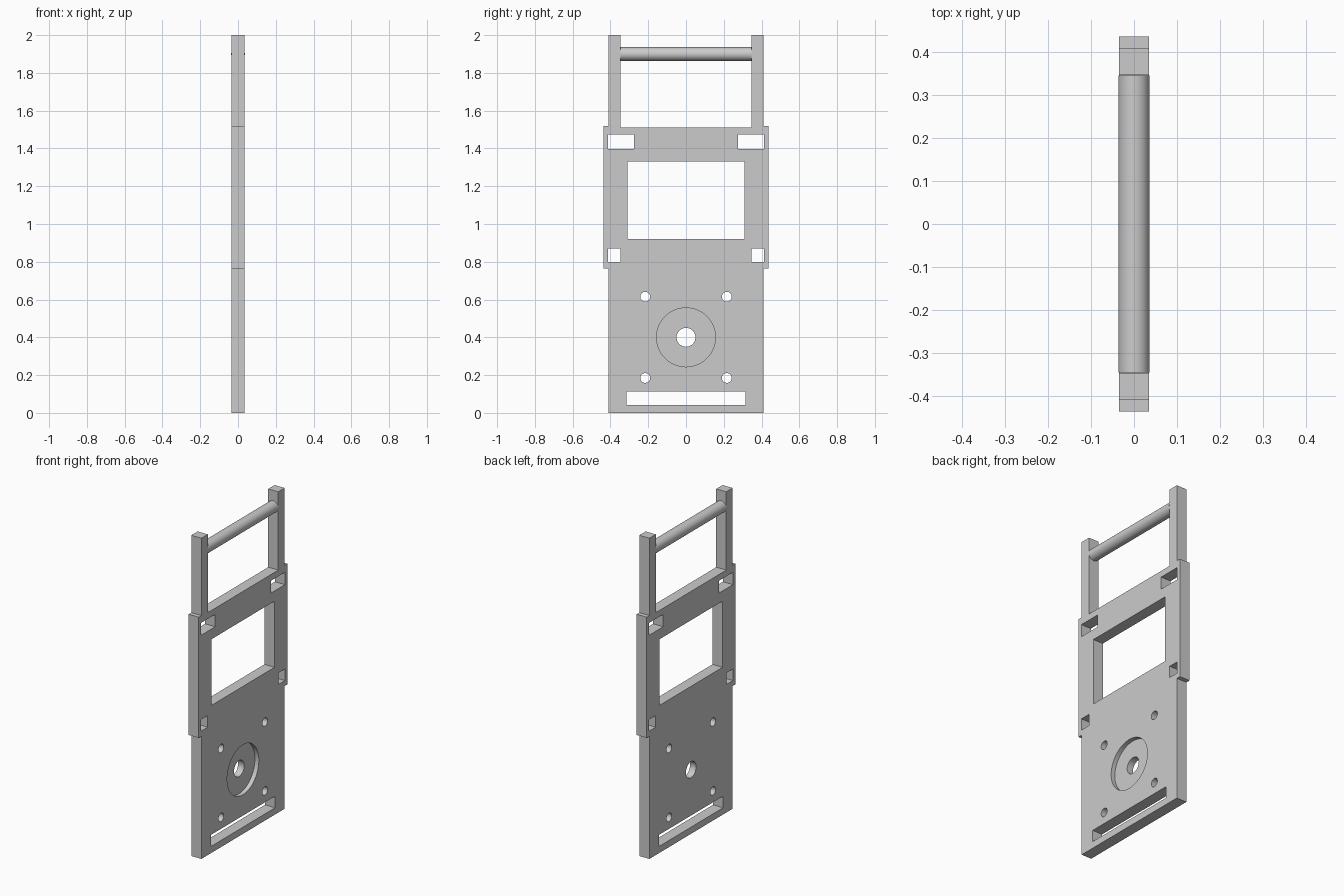
import bpy, bmesh
from math import cos, sin, tau

cube = bpy.data.objects.get("Cube")
if cube:
    bpy.data.objects.remove(cube, do_unlink=True)

HALF = 0.0345            # half thickness of the plate
DEEP = 0.1               # half length of through cutters

grey = bpy.data.materials.new("plain_grey")
grey.use_nodes = True
grey.diffuse_color = (0.6, 0.6, 0.6, 1)
grey.node_tree.nodes["Principled BSDF"].inputs["Base Color"].default_value = (0.6, 0.6, 0.6, 1)


def rect(y0, y1, z0, z1):
    return [(y0, z0), (y1, z0), (y1, z1), (y0, z1)]


def circle(y, z, r, n=48):
    return [(y + r * cos(tau * i / n), z + r * sin(tau * i / n)) for i in range(n)]


def prisms(name, outlines, x0, x1):
    """Extrude closed (y, z) outlines along x into one object."""
    bm = bmesh.new()
    for pts in outlines:
        face = bm.faces.new([bm.verts.new((x0, y, z)) for y, z in pts])
        new = bmesh.ops.extrude_face_region(bm, geom=[face])["geom"]
        bmesh.ops.translate(bm, vec=(x1 - x0, 0, 0),
                            verts=[v for v in new if isinstance(v, bmesh.types.BMVert)])
    bmesh.ops.recalc_face_normals(bm, faces=bm.faces)
    mesh = bpy.data.meshes.new(name)
    bm.to_mesh(mesh)
    bm.free()
    mesh.materials.append(grey)
    obj = bpy.data.objects.new(name, mesh)
    bpy.context.collection.objects.link(obj)
    return obj


def smooth(obj):
    bpy.ops.object.select_all(action='DESELECT')
    obj.select_set(True)
    bpy.context.view_layer.objects.active = obj
    bpy.ops.object.shade_smooth_by_angle()


# Plate outline: narrow base, wider shoulders, two uprights
side = [(0.41, 0), (0.41, 0.765), (0.437, 0.765), (0.437, 1.518),
        (0.41, 1.518), (0.41, 2), (0.347, 2), (0.347, 1.512)]
outline = side + [(-y, z) for y, z in reversed(side)]
plate = prisms("plate", [outline], -HALF, HALF)

# Through openings: window, bottom slot, shaft hole, then mirrored slots and screw holes
openings = [rect(-0.31, 0.31, 0.92, 1.332), rect(-0.316, 0.316, 0.042, 0.114),
            circle(0, 0.40, 0.05)]
for s in (-1, 1):
    openings.append(rect(*sorted((s * 0.274, s * 0.413)), 1.396, 1.473))
    openings.append(rect(*sorted((s * 0.348, s * 0.413)), 0.798, 0.87))
    openings += [circle(s * 0.216, z, 0.026, 32) for z in (0.185, 0.615)]
opening_cutter = prisms("opening_cutter", openings, -DEEP, DEEP)

# Shallow round recess on the +x face
recess_cutter = prisms("recess_cutter", [circle(0, 0.40, 0.156, 64)], HALF - 0.027, DEEP)

cutters = (opening_cutter, recess_cutter)
for cutter in cutters:
    cutter.hide_render = True
    mod = plate.modifiers.new(cutter.name, 'BOOLEAN')
    mod.operation = 'DIFFERENCE'
    mod.solver = 'EXACT'
    mod.object = cutter

# Bake the cuts and drop the cutters
graph = bpy.context.evaluated_depsgraph_get()
cut_mesh = bpy.data.meshes.new_from_object(plate.evaluated_get(graph))
plate.modifiers.clear()
plate.data = cut_mesh
plate.data.name = "plate"
for cutter in cutters:
    bpy.data.objects.remove(cutter, do_unlink=True)
smooth(plate)

# Round handle bar between the uprights
bpy.ops.mesh.primitive_cylinder_add(vertices=48, radius=0.036, depth=0.692,
                                    location=(0, 0, 1.9), rotation=(tau / 4, 0, 0))
bar = bpy.context.object
bar.name = "handle_bar"
bar.data.materials.append(grey)
smooth(bar)
